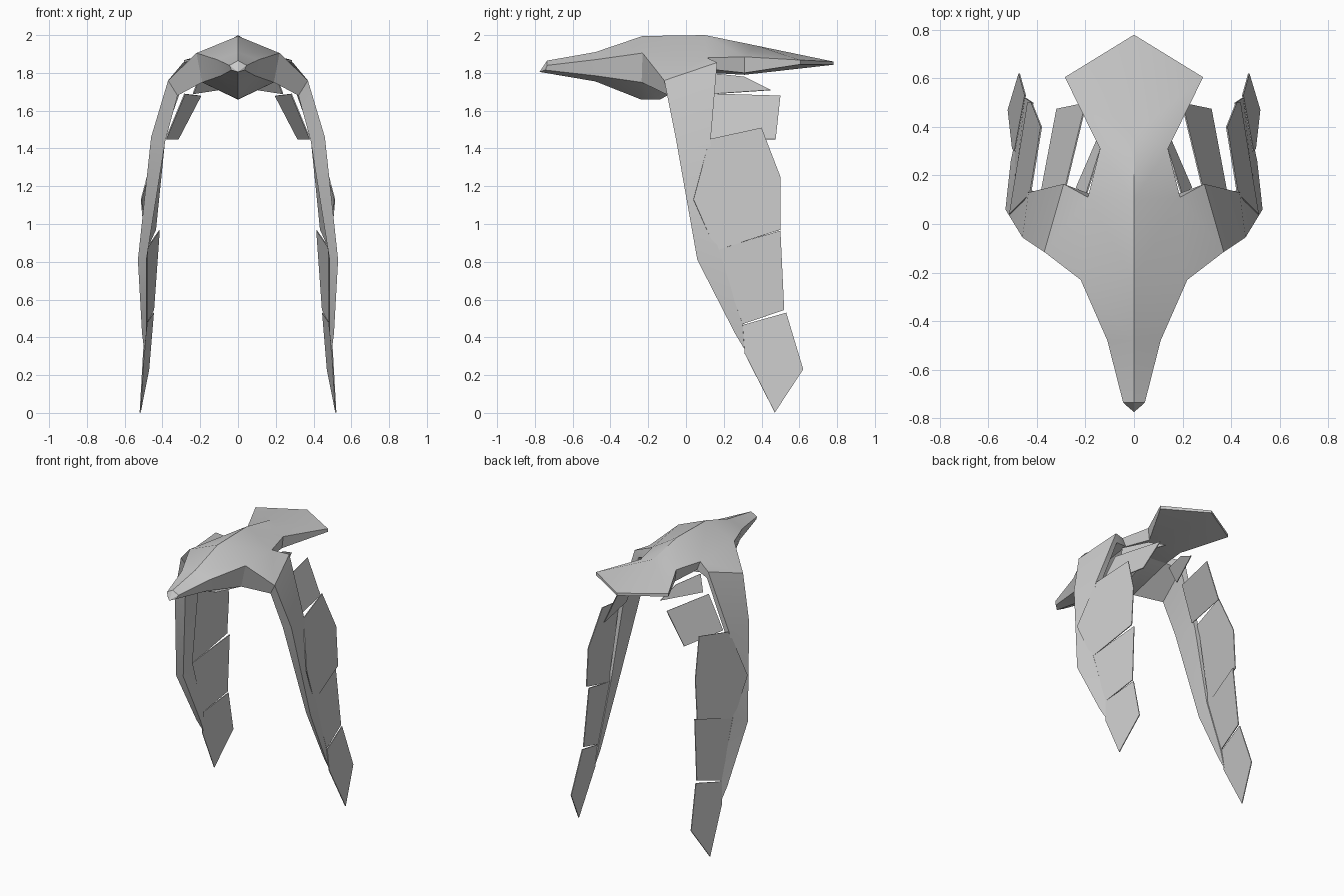
import bpy, bmesh, math

if "Cube" in bpy.data.objects:
    bpy.data.objects.remove(bpy.data.objects["Cube"])

grey = bpy.data.materials.new("plumage grey")
grey.diffuse_color = (0.6, 0.6, 0.6, 1)
grey.use_nodes = True
grey.node_tree.nodes["Principled BSDF"].inputs["Base Color"].default_value = grey.diffuse_color


def finish(name, bm):
    """Turn a bmesh into a smooth-by-angle grey object."""
    me = bpy.data.meshes.new(name)
    bm.to_mesh(me)
    bm.free()
    me.materials.append(grey)
    ob = bpy.data.objects.new(name, me)
    bpy.context.collection.objects.link(ob)
    bpy.ops.object.select_all(action='DESELECT')
    ob.select_set(True)
    bpy.context.view_layer.objects.active = ob
    bpy.ops.object.shade_smooth_by_angle(angle=math.radians(25))
    return ob


def mirrored_faces(bm, faces):
    """Add each face on the right and its reflection on the left."""
    for side in (1, -1):
        for f in faces:
            pts = []
            for x, y, z in f:
                p = (x * side, y, z)
                if p not in pts:
                    pts.append(p)
            bm.faces.new([bm.verts.new(p) for p in pts])


# Body rings from beak to tail: top ridge, side edge, lower edge, belly
tip = (0, -.775, 1.805)
rings = [
    [tip] * 4,
    [(0, -.735, 1.865), (.045, -.735, 1.84), (.035, -.745, 1.815), (0, -.745, 1.80)],
    [(0, -.48, 1.91), (.11, -.48, 1.87), (.09, -.48, 1.785), (0, -.48, 1.755)],
    [(0, -.23, 1.995), (.22, -.23, 1.905), (.19, -.235, 1.75), (0, -.24, 1.66)],
    [(0, .10, 2.0), (.19, .11, 1.88), (.17, .12, 1.82), (0, .13, 1.80)],
    [(0, .37, 1.945), (.14, .31, 1.885), (.13, .31, 1.80), (0, .31, 1.79)],
    [(0, .78, 1.86), (.285, .605, 1.868), (.285, .605, 1.845), (0, .78, 1.843)],
]
# Wing sections from shoulder to tip: front outer, front inner, rear inner, rear outer
tip = (.495, .32, .32)
wing = [
    [rings[3][1], rings[3][2], rings[4][2], rings[4][1]],
    [(.37, -.115, 1.76), (.32, -.09, 1.68), (.27, .15, 1.80), (.29, .165, 1.855)],
    [(.46, -.055, 1.46), (.385, -.045, 1.44), (.405, .13, 1.42), (.435, .13, 1.44)],
    [(.53, .06, .81), (.485, .075, .81), (.475, .165, .88), (.49, .165, .89)],
    [(.508, .26, .42), (.485, .27, .42), (.48, .30, .46), (.488, .30, .47)],
    [tip] * 4,
]

faces = []
for i, (a, b) in enumerate(zip(rings, rings[1:])):
    for k in range(3):
        if i == 3 and k == 1:
            continue            # the wing joins here
        if i == 3 and k == 2:   # breast keel
            keel = (0, -.14, 1.658)
            faces += [[a[2], a[3], keel], [a[2], keel, b[3], b[2]]]
        else:
            faces.append([a[k], a[k + 1], b[k + 1], b[k]])
faces.append(rings[-1])
for a, b in zip(wing, wing[1:]):
    for k in range(4):
        n = (k + 1) % 4
        faces.append([a[k], a[n], b[n], b[k]])

bm = bmesh.new()
mirrored_faces(bm, faces)
bmesh.ops.remove_doubles(bm, verts=bm.verts[:], dist=0.0005)
bmesh.ops.recalc_face_normals(bm, faces=bm.faces[:])
finish("body_and_wings", bm)

# Flat feather plates hung from the rear of each wing
feathers = {
    "shoulder_feather": [(.20, .12, 1.80), (.14, .31, 1.78), (.11, .45, 1.71), (.24, .15, 1.69)],
    "upper_feather": [(.285, .15, 1.69), (.20, .50, 1.68), (.32, .475, 1.45), (.385, .13, 1.45)],
    "middle_feather": [(.43, .125, 1.45), (.385, .40, 1.51), (.425, .50, 1.25),
                       (.44, .50, .97), (.49, .16, .86), (.515, .04, 1.13)],
    "lower_feather": [(.49, .16, .865), (.42, .50, .965), (.45, .52, .545), (.49, .30, .47)],
    "tip_feather": [(.488, .30, .465), (.445, .53, .53), (.47, .62, .23),
                    (.515, .47, .002), (.497, .31, .315)],
}
for name, outline in feathers.items():
    bm = bmesh.new()
    mirrored_faces(bm, [outline])
    bmesh.ops.recalc_face_normals(bm, faces=bm.faces[:])
    bmesh.ops.solidify(bm, geom=bm.faces[:], thickness=0.006)
    bmesh.ops.recalc_face_normals(bm, faces=bm.faces[:])
    finish(name + "s", bm)
